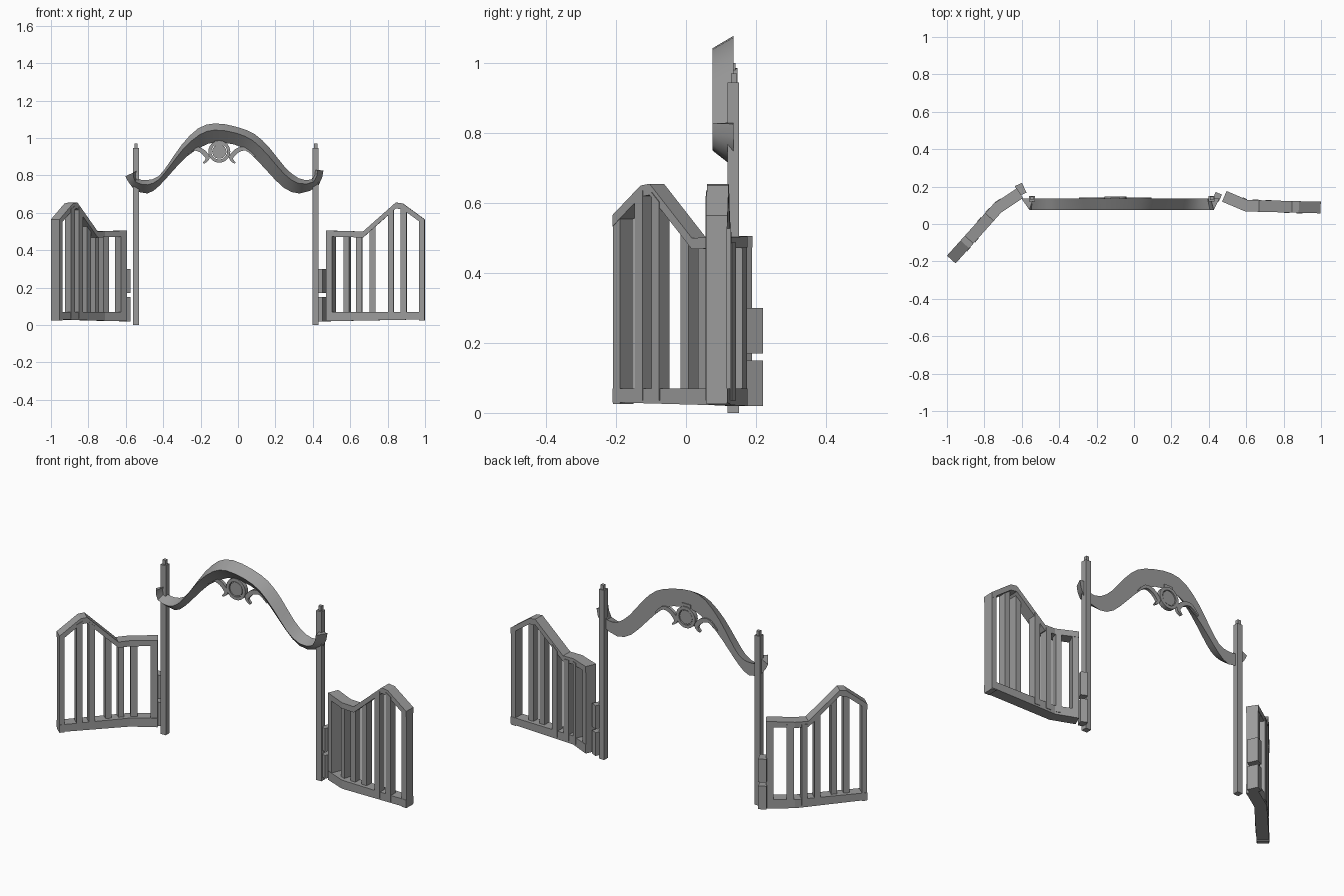
import bpy
import bmesh
from math import radians
from mathutils import Vector, Matrix

cube = bpy.data.objects.get("Cube")
if cube:
    bpy.data.objects.remove(cube, do_unlink=True)

GREY = (0.33, 0.33, 0.33, 1)
iron = bpy.data.materials.new("grey iron")
iron.use_nodes = True
iron.diffuse_color = GREY
iron.node_tree.nodes["Principled BSDF"].inputs["Base Color"].default_value = GREY


def finish(name, bm):
    bmesh.ops.recalc_face_normals(bm, faces=bm.faces)
    mesh = bpy.data.meshes.new(name)
    bm.to_mesh(mesh)
    bm.free()
    mesh.materials.append(iron)
    obj = bpy.data.objects.new(name, mesh)
    bpy.context.collection.objects.link(obj)
    return obj


def smooth(obj, angle):
    bpy.ops.object.select_all(action="DESELECT")
    obj.select_set(True)
    bpy.context.view_layer.objects.active = obj
    bpy.ops.object.shade_smooth_by_angle(angle=radians(angle))


def loft(name, rings):
    """Skin a row of cross-sections and cap both ends."""
    bm = bmesh.new()
    rows = [[bm.verts.new(p) for p in ring] for ring in rings]
    n = len(rows[0])
    for a, b in zip(rows, rows[1:]):
        for i in range(n):
            j = (i + 1) % n
            bm.faces.new((a[i], a[j], b[j], b[i]))
    bm.faces.new(rows[0])
    bm.faces.new(rows[-1])
    return finish(name, bm)


def box(name, x, y, z0, z1, wide, deep, turn=0.0):
    bm = bmesh.new()
    place = (Matrix.Translation((x, y, (z0 + z1) / 2))
             @ Matrix.Rotation(radians(turn), 4, "Z")
             @ Matrix.Diagonal((wide, deep, z1 - z0, 1)))
    bmesh.ops.create_cube(bm, size=1, matrix=place)
    return finish(name, bm)


def catmull(points, steps):
    pts = [Vector(p) for p in points]
    pts = [pts[0]] + pts + [pts[-1]]
    out = []
    for a, b, c, d in zip(pts, pts[1:], pts[2:], pts[3:]):
        for k in range(steps):
            t = k / steps
            out.append((2 * b + (c - a) * t + (2 * a - 5 * b + 4 * c - d) * t ** 2
                        + (3 * b - a - 3 * c + d) * t ** 3) / 2)
    return out + [pts[-1]]


# Posts with small caps
for side, x in (("right", -0.545), ("left", 0.415)):
    box(side + "_post", x, 0.135, 0, 0.945, 0.032, 0.032)
    box(side + "_post_cap", x, 0.137, 0.945, 0.97, 0.018, 0.018)

# Arch: wedge section given by its upper and lower rear edges (x, z, x, z)
ARCH = [(0.41, 0.83, 0.457, 0.826), (0.393, 0.778, 0.43, 0.745),
        (0.323, 0.785, 0.33, 0.703), (0.25, 0.845, 0.243, 0.735),
        (0.17, 0.945, 0.153, 0.826), (0.09, 1.02, 0.06, 0.922),
        (-0.01, 1.06, -0.02, 0.965), (-0.125, 1.078, -0.125, 0.976),
        (-0.215, 1.05, -0.19, 0.955), (-0.3, 0.965, -0.275, 0.9),
        (-0.366, 0.87, -0.356, 0.815), (-0.425, 0.795, -0.42, 0.745),
        (-0.485, 0.775, -0.484, 0.703), (-0.543, 0.785, -0.56, 0.73),
        (-0.537, 0.826, -0.602, 0.795)]
rings = []
for x1, z1, x2, z2 in catmull(ARCH, 2):
    top, low = Vector((x1, 0.136, z1)), Vector((x2, 0.136, z2))
    front = top.lerp(low, 0.35)
    front.y = 0.076
    rings.append((top, front, low))
smooth(loft("arch", rings), 35)

# Medallion: ring with a recessed disc
MID = (-0.1, 0.135, 0.927)
bpy.ops.mesh.primitive_cylinder_add(vertices=24, radius=0.038, depth=0.018,
                                    location=MID, rotation=(radians(90), 0, 0))
disc = bpy.context.object
disc.name = "medallion_disc"
disc.data.materials.append(iron)
smooth(disc, 30)
bm = bmesh.new()
section = [(0.042, -0.012), (0.059, -0.012), (0.059, 0.012), (0.042, 0.012)]
verts = [bm.verts.new((MID[0] + r, MID[1] + d, MID[2])) for r, d in section]
edges = [bm.edges.new((verts[i], verts[i - 1])) for i in range(4)]
bmesh.ops.spin(bm, geom=verts + edges, cent=MID, axis=(0, 1, 0), angle=radians(360),
               steps=24, use_merge=True)
bmesh.ops.remove_doubles(bm, verts=bm.verts, dist=0.0005)
smooth(finish("medallion_ring", bm), 30)
box("medallion_hanger", MID[0], MID[1], 0.96, 1.0, 0.05, 0.012)

# Scrolls beside the medallion (offset from its centre, z, half width)
SCROLL = [(0.19, 0.9, 0.004), (0.145, 0.94, 0.009), (0.1, 0.935, 0.012),
          (0.068, 0.905, 0.012), (0.065, 0.885, 0.009), (0.085, 0.865, 0.004)]
for side, sx in (("right", -1), ("left", 1)):
    path = catmull(SCROLL, 3)
    rings = []
    for i, p in enumerate(path):
        d = path[min(i + 1, len(path) - 1)] - path[max(i - 1, 0)]
        n = Vector((-d.y, 0, d.x)).normalized() * p.z
        rings.append([Vector((MID[0] + sx * (p.x + k * n.x), MID[1] + e, p.y + k * n.z))
                      for k, e in ((-1, -0.008), (1, -0.008), (1, 0.008), (-1, 0.008))])
    smooth(loft(side + "_scroll", rings), 40)

# Gates: each follows a bent plan line from hinge end (t = 0) to free end (t = 1)
BEND = 0.25
CREST = [(0, 0.505), (0.38, 0.5), (0.71, 0.655), (0.78, 0.65), (1, 0.565)]


def crest(t):
    for (a, za), (b, zb) in zip(CREST, CREST[1:]):
        if t <= b:
            return za + (zb - za) * (t - a) / (b - a)
    return CREST[-1][1]


def gate(side, hinge, bend, free):
    hinge, bend, free = (Vector((*p, 0)) for p in (hinge, bend, free))

    def plan(t):
        if t < BEND:
            return hinge.lerp(bend, t / BEND)
        return bend.lerp(free, (t - BEND) / (1 - BEND))

    def frontward(t):
        d = plan(min(t + 0.04, 1)) - plan(max(t - 0.04, 0))
        n = Vector((d.y, -d.x, 0)).normalized()
        return n if n.y < 0 else -n

    def strip(name, stops, low, high, near, far):
        rings = []
        for t in stops:
            p, n = plan(t), frontward(t)
            rings.append([p + n * o + Vector((0, 0, z)) for o, z in
                          ((near, low(t)), (near, high(t)), (far, high(t)), (far, low(t)))])
        loft(side + "_gate_" + name, rings)

    stops = sorted([t for t, z in CREST] + [BEND])
    strip("top_rail", stops, lambda t: crest(t) - 0.032, crest, 0.031, -0.031)
    strip("bottom_rail", (0, BEND, 1), lambda t: 0.02 + 0.01 * t,
          lambda t: 0.07, 0.031, -0.031)
    for name, a, b in (("hinge_stile", 0, 0.065), ("free_stile", 0.945, 1)):
        strip(name, (a, b), lambda t: 0.025, lambda t: crest(t) - 0.004, 0.029, -0.029)
    for i, t in enumerate((0.21, 0.34, 0.475, 0.66, 0.79)):
        shift = 0.012 if i > 2 else -0.012
        strip("bar_%d" % (i + 1), (t - 0.03, t + 0.03), lambda t: 0.035,
              lambda t: crest(t) - 0.015, shift + 0.022, shift - 0.022)


gate("right", (-0.61, 0.165), (-0.73, 0.085), (-0.977, -0.19))
gate("left", (0.483, 0.148), (0.6, 0.098), (0.998, 0.088))

# Hinge blocks, two per gate
for side, x, y, wide, deep, turn in (("right", -0.606, 0.185, 0.042, 0.058, 25),
                                     ("left", 0.445, 0.145, 0.036, 0.042, -25)):
    for name, z in (("lower", 0.02), ("upper", 0.17)):
        box(side + "_" + name + "_hinge", x, y, z, z + 0.13, wide, deep, turn)
